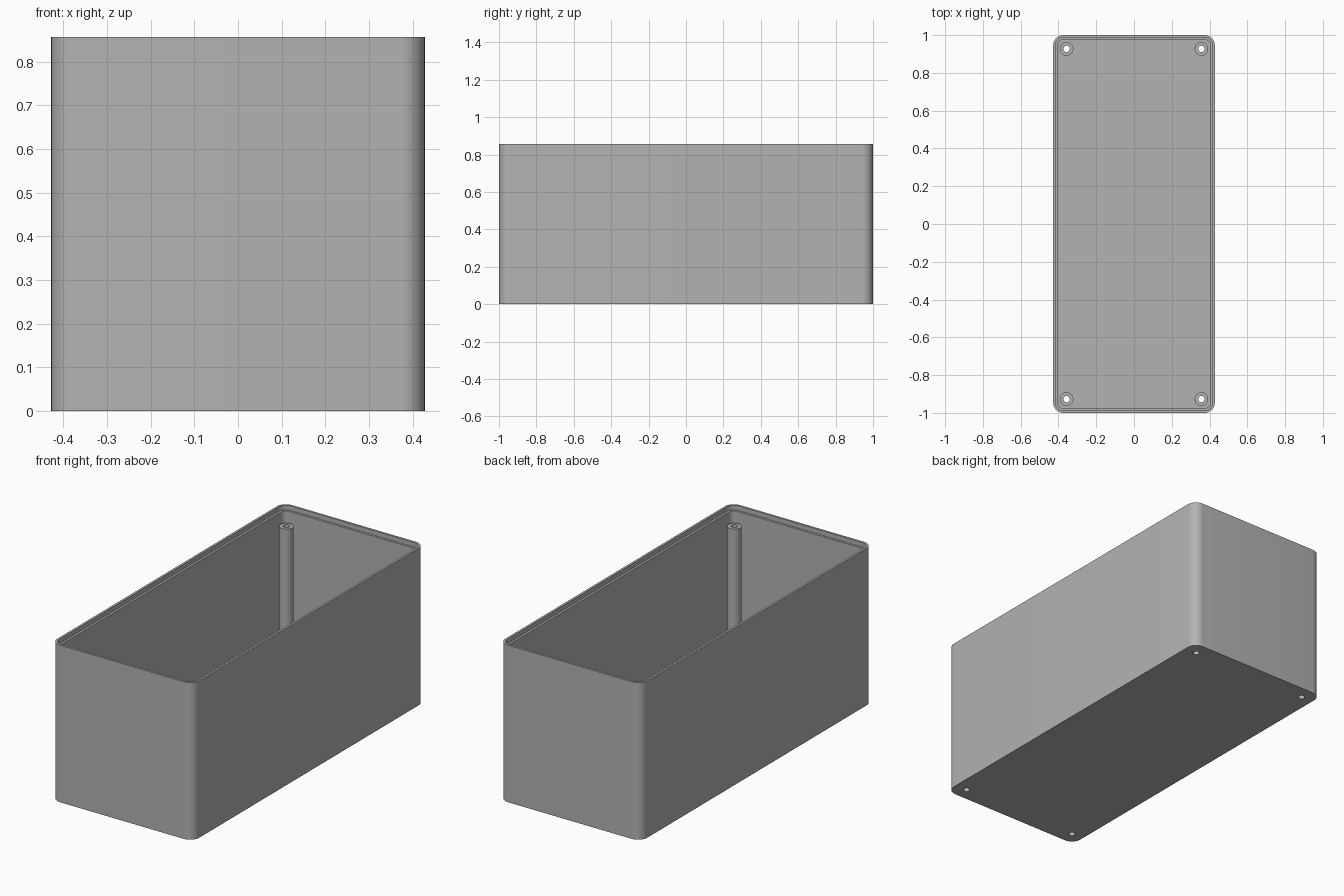
import bpy, bmesh, math

cube = bpy.data.objects.get("Cube")
if cube:
    bpy.data.objects.remove(cube, do_unlink=True)

HX, HY, H = 0.428, 1.0, 0.857      # half width, half length, height
R = 0.055                          # outer corner radius
FLOOR, WALL, LIP = 0.025, 0.024, 0.012
LEDGE = H - 0.025                  # height of the lid seat
POST_R, HOLE_R, POST_TOP = 0.036, 0.017, 0.775
PX, PY = 0.357, 0.927

grey = bpy.data.materials.new("grey plastic")
grey.use_nodes = True
color = (0.45, 0.45, 0.45, 1)
grey.diffuse_color = color
grey.node_tree.nodes["Principled BSDF"].inputs["Base Color"].default_value = color


def finish(bm, name):
    bmesh.ops.recalc_face_normals(bm, faces=bm.faces)
    mesh = bpy.data.meshes.new(name)
    bm.to_mesh(mesh)
    bm.free()
    mesh.materials.append(grey)
    ob = bpy.data.objects.new(name, mesh)
    bpy.context.collection.objects.link(ob)
    return ob


def smooth(ob):
    bpy.ops.object.select_all(action='DESELECT')
    ob.select_set(True)
    bpy.context.view_layer.objects.active = ob
    bpy.ops.object.shade_smooth_by_angle(angle=math.radians(30))


def rounded_loop(bm, inset, z, steps=10):
    """Ring of vertices along a rounded rectangle."""
    r = R - inset
    verts = []
    for q, (sx, sy) in enumerate(((1, 1), (-1, 1), (-1, -1), (1, -1))):
        for i in range(steps + 1):
            a = math.pi / 2 * (q + i / steps)
            verts.append(bm.verts.new((sx * (HX - R) + r * math.cos(a),
                                       sy * (HY - R) + r * math.sin(a), z)))
    return verts


def circle_loop(bm, radius, z, n=32):
    return [bm.verts.new((radius * math.cos(i * math.tau / n),
                          radius * math.sin(i * math.tau / n), z)) for i in range(n)]


def bridge(bm, a, b):
    n = len(a)
    for i in range(n):
        bm.faces.new((a[i], a[(i + 1) % n], b[(i + 1) % n], b[i]))


# Open box: outer wall, rim, lid seat, inner wall, floor
bm = bmesh.new()
loops = [rounded_loop(bm, inset, z) for inset, z in
         ((0, 0), (0, H), (LIP, H), (LIP, LEDGE), (WALL, LEDGE), (WALL, FLOOR))]
for a, b in zip(loops, loops[1:]):
    bridge(bm, a, b)
bm.faces.new(loops[0])
bm.faces.new(loops[-1])
box = finish(bm, "box_shell")

# Screw holes cut through the floor
bm = bmesh.new()
for sx in (-1, 1):
    for sy in (-1, 1):
        ends = []
        for z in (-0.05, 0.1):
            loop = circle_loop(bm, HOLE_R, z)
            for v in loop:
                v.co.x += sx * PX
                v.co.y += sy * PY
            ends.append(loop)
            bm.faces.new(loop)
        bridge(bm, *ends)
cutter = finish(bm, "hole_cutter")
cutter.hide_render = True
cutter.hide_viewport = True
mod = box.modifiers.new("screw_holes", 'BOOLEAN')
mod.object = cutter
mod.solver = 'EXACT'
bpy.context.view_layer.objects.active = box
bpy.ops.object.select_all(action='DESELECT')
box.select_set(True)
bpy.ops.object.modifier_apply(modifier=mod.name)
bpy.data.objects.remove(cutter, do_unlink=True)
smooth(box)

# Hollow screw posts in the corners
for sy, end in ((-1, "front"), (1, "back")):
    for sx, side in ((-1, "right"), (1, "left")):
        bm = bmesh.new()
        rings = [circle_loop(bm, r, z) for r, z in
                 ((POST_R, FLOOR), (POST_R, POST_TOP), (HOLE_R, POST_TOP), (HOLE_R, FLOOR))]
        for a, b in zip(rings, rings[1:]):
            bridge(bm, a, b)
        post = finish(bm, f"{end}_{side}_screw_post")
        post.location = (sx * PX, sy * PY, 0)
        smooth(post)
